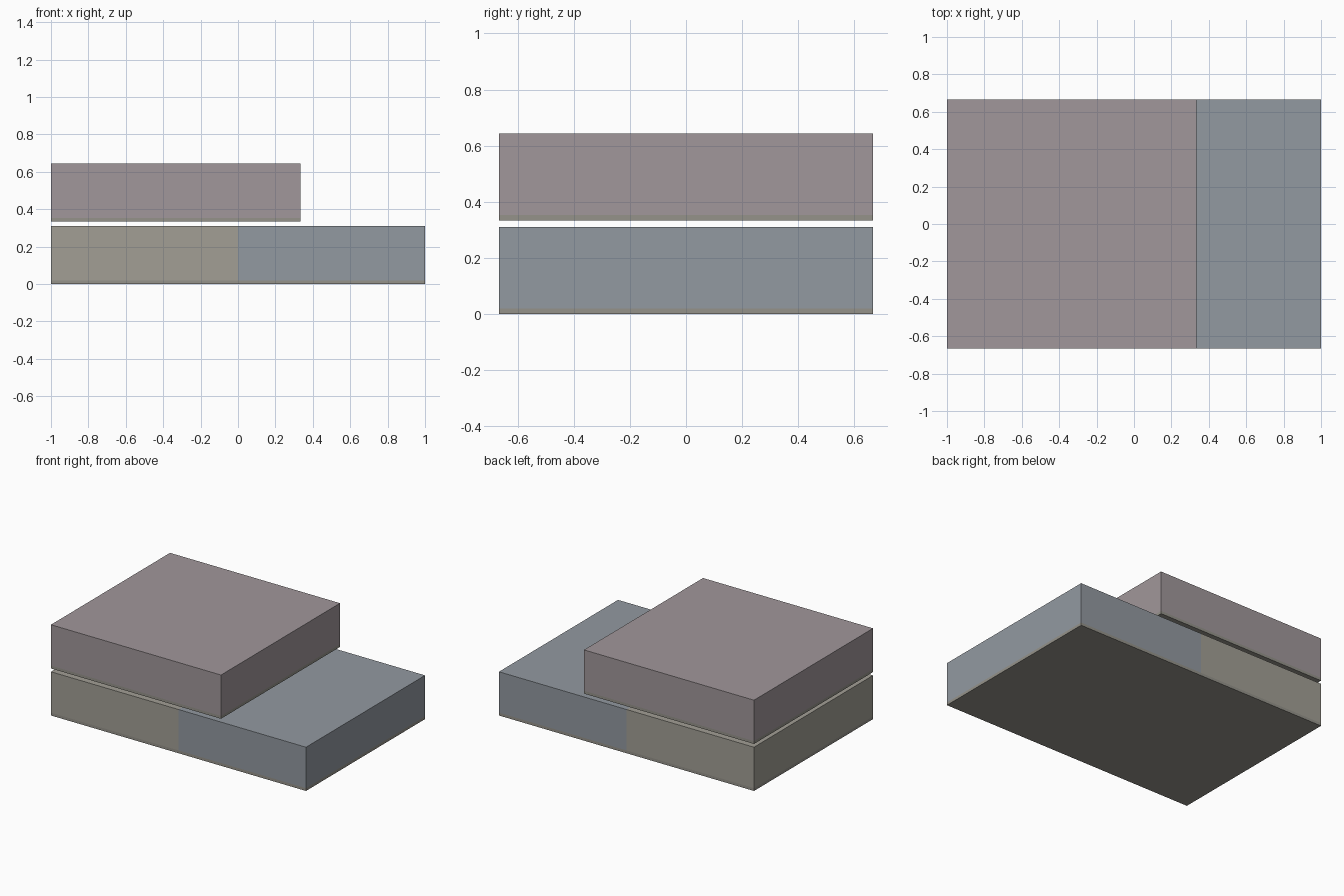
import bpy

if "Cube" in bpy.data.objects:
    bpy.data.objects.remove(bpy.data.objects["Cube"])

def material(name, rgb):
    m = bpy.data.materials.new(name)
    m.diffuse_color = (*rgb, 1)
    m.use_nodes = True
    m.node_tree.nodes["Principled BSDF"].inputs["Base Color"].default_value = m.diffuse_color
    return m

def box(name, x0, x1, z0, z1, mat, depth=4 / 3):
    bpy.ops.mesh.primitive_cube_add(size=1, location=((x0 + x1) / 2, 0, (z0 + z1) / 2))
    ob = bpy.context.object
    ob.name = name
    ob.scale = (x1 - x0, depth, z1 - z0)
    bpy.ops.object.transform_apply(location=False, rotation=False, scale=True)
    ob.data.materials.append(mat)
    return ob

olive = material("olive_grey", (0.36, 0.345, 0.30))
blue = material("blue_grey", (0.29, 0.32, 0.355))
mauve = material("mauve_grey", (0.355, 0.31, 0.325))
rim = material("rim_grey", (0.30, 0.29, 0.255))

THIRD, SLAB, RIM = 1 / 3, 0.31, 0.02

# Lower course: two slabs side by side on a thin rim
box("lower_rim", -1, 1, 0, RIM, rim)
box("lower_left_slab", -1, 0, RIM, SLAB, olive)
box("lower_right_slab", 0, 1, RIM, SLAB, blue)

# Upper course: one square slab floating over a narrow gap
box("upper_rim", -1, THIRD, THIRD, THIRD + RIM, rim)
box("upper_slab", -1, THIRD, THIRD + RIM, THIRD + SLAB, mauve)
